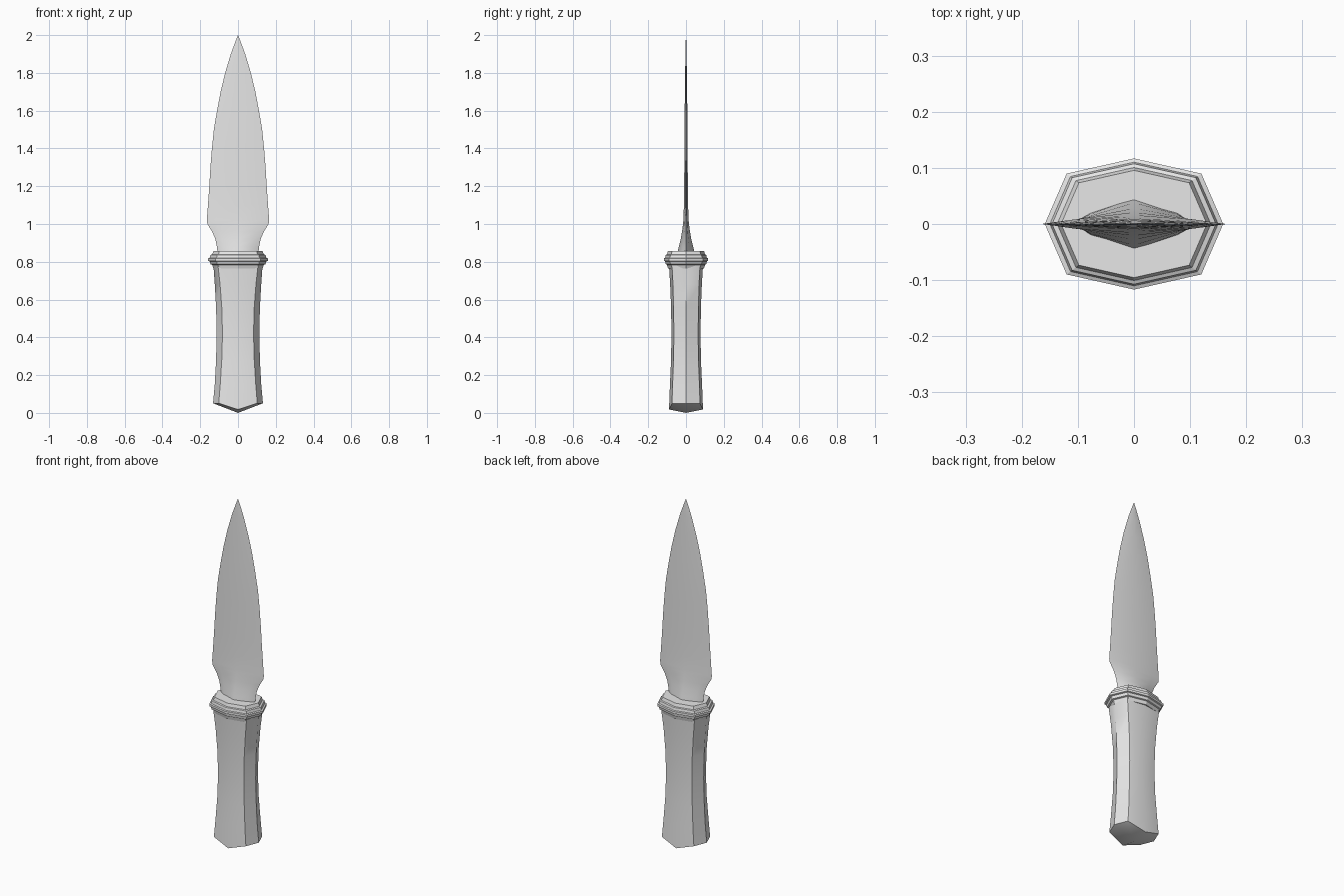
import bpy, bmesh, math

if "Cube" in bpy.data.objects:
    bpy.data.objects.remove(bpy.data.objects["Cube"])

steel = bpy.data.materials.new("light grey")
steel.diffuse_color = (0.8, 0.8, 0.8, 1)
steel.use_nodes = True
steel.node_tree.nodes["Principled BSDF"].inputs["Base Color"].default_value = steel.diffuse_color


def loft(name, rings, tip_bottom=None, tip_top=None, angle=35):
    """Skin equal-length point rings; close ends with a tip or a flat face."""
    bm = bmesh.new()
    loops = [[bm.verts.new(p) for p in r] for r in rings]
    n = len(loops[0])
    for a, b in zip(loops, loops[1:]):
        for i in range(n):
            j = (i + 1) % n
            bm.faces.new((a[i], a[j], b[j], b[i]))
    for loop, tip in ((loops[0], tip_bottom), (loops[-1], tip_top)):
        if tip:
            t = bm.verts.new(tip)
            for i in range(n):
                bm.faces.new((loop[i], loop[(i + 1) % n], t))
        else:
            bm.faces.new(loop)
    bmesh.ops.recalc_face_normals(bm, faces=bm.faces)
    me = bpy.data.meshes.new(name)
    bm.to_mesh(me)
    bm.free()
    me.materials.append(steel)
    ob = bpy.data.objects.new(name, me)
    bpy.context.collection.objects.link(ob)
    bpy.ops.object.select_all(action='DESELECT')
    ob.select_set(True)
    bpy.context.view_layer.objects.active = ob
    bpy.ops.object.shade_smooth_by_angle(angle=math.radians(angle))
    return ob


def octagon(x, y, cx, cy, z, zc=None):
    """Stretched octagon: side points x, front points y, corners (cx, cy)."""
    zc = z if zc is None else zc
    return [(x, 0, z), (cx, cy, z), (0, y, zc), (-cx, cy, z),
            (-x, 0, z), (-cx, -cy, z), (0, -y, zc), (cx, -cy, z)]


# Handle: waisted octagonal grip with a wedge-shaped butt
grip = [(0.780, .130, .090, .106, .074), (0.68, .123, .084, .095, .069),
        (0.56, .116, .079, .086, .066), (0.42, .113, .077, .082, .064),
        (0.28, .116, .079, .086, .066), (0.15, .123, .085, .094, .071)]
rings = [octagon(.132, .090, .102, .074, .051, .018)]
rings += [octagon(*g[1:], g[0]) for g in reversed(grip)]
loft("handle", rings, tip_bottom=(0, 0, 0), angle=40)

# Guard: stepped octagonal collar
steps = [(.765, .130), (.784, .137), (.787, .146), (.802, .150), (.805, .159),
         (.818, .159), (.821, .150), (.836, .146), (.839, .137), (.857, .130)]
loft("guard", [octagon(s, s * .735, s * .755, s * .565, z) for z, s in steps],
     angle=20)

# Blade: thin leaf with a flared neck (height, half width, half thickness)
leaf = [(.845, .108, .046), (.88, .112, .038), (.92, .120, .028),
        (.96, .137, .021), (1.0, .162, .016), (1.02, .165, .014),
        (1.1, .159, .011), (1.2, .152, .010), (1.3, .146, .009),
        (1.4, .138, .0085), (1.5, .128, .008), (1.6, .111, .007),
        (1.7, .092, .006), (1.8, .068, .0045), (1.9, .038, .003),
        (1.96, .016, .002)]
loft("blade", [octagon(w, t, w * .7, t * .45, z) for z, w, t in leaf],
     tip_top=(0, 0, 2), angle=40)
